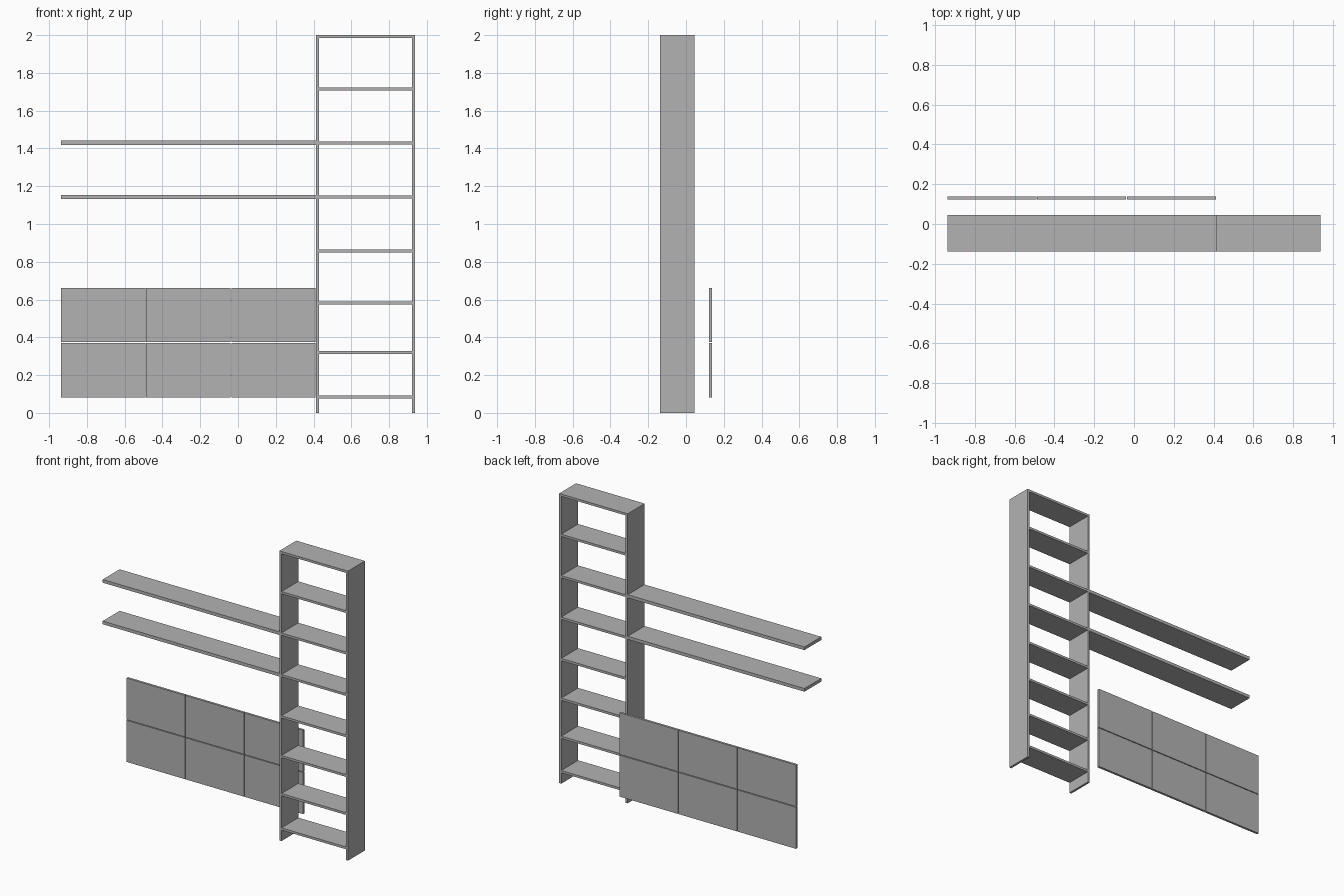
import bpy

cube = bpy.data.objects.get("Cube")
if cube:
    bpy.data.objects.remove(cube, do_unlink=True)

# Single plain grey finish
grey = bpy.data.materials.new("plain_grey")
grey.use_nodes = True
colour = (0.45, 0.45, 0.45, 1.0)
grey.diffuse_color = colour
grey.node_tree.nodes["Principled BSDF"].inputs["Base Color"].default_value = colour


def board(name, x, y, z):
    """Flat board spanning the given (low, high) ranges."""
    spans = (x, y, z)
    bpy.ops.mesh.primitive_cube_add(size=1, location=[(a + b) / 2 for a, b in spans])
    obj = bpy.context.object
    obj.name = name
    obj.scale = [b - a for a, b in spans]
    bpy.ops.object.transform_apply(location=False, rotation=False, scale=True)
    obj.data.materials.append(grey)
    return obj


thick = 0.016
left_end, right_end = -0.937, 0.937
tower_start = 0.413
depth = (-0.138, 0.046)
door_depth = (0.122, 0.138)

# Tower uprights
inner = (tower_start + thick, right_end - thick)
board("tower_side_inner", (tower_start, inner[0]), depth, (0, 2))
board("tower_side_outer", (inner[1], right_end), depth, (0, 2))

# Tower shelves, bottom to top
for i, z in enumerate((0.083, 0.32, 0.583, 0.857, 1.142, 1.429, 1.715, 1.992)):
    board(f"tower_shelf_{i + 1}", inner, depth, (z - thick / 2, z + thick / 2))

# Long wall shelves
for name, z in (("lower", 1.143), ("upper", 1.43)):
    board(f"long_shelf_{name}", (left_end, tower_start), depth, (z - 0.011, z + 0.011))

# Grid of door panels set behind the shelves
width, height, gap = 0.446, 0.287, 0.005
for row in range(2):
    for col in range(3):
        x = left_end + col * (width + gap)
        z = 0.082 + row * (height + gap)
        board(f"door_panel_{row + 1}_{col + 1}", (x, x + width), door_depth, (z, z + height))
